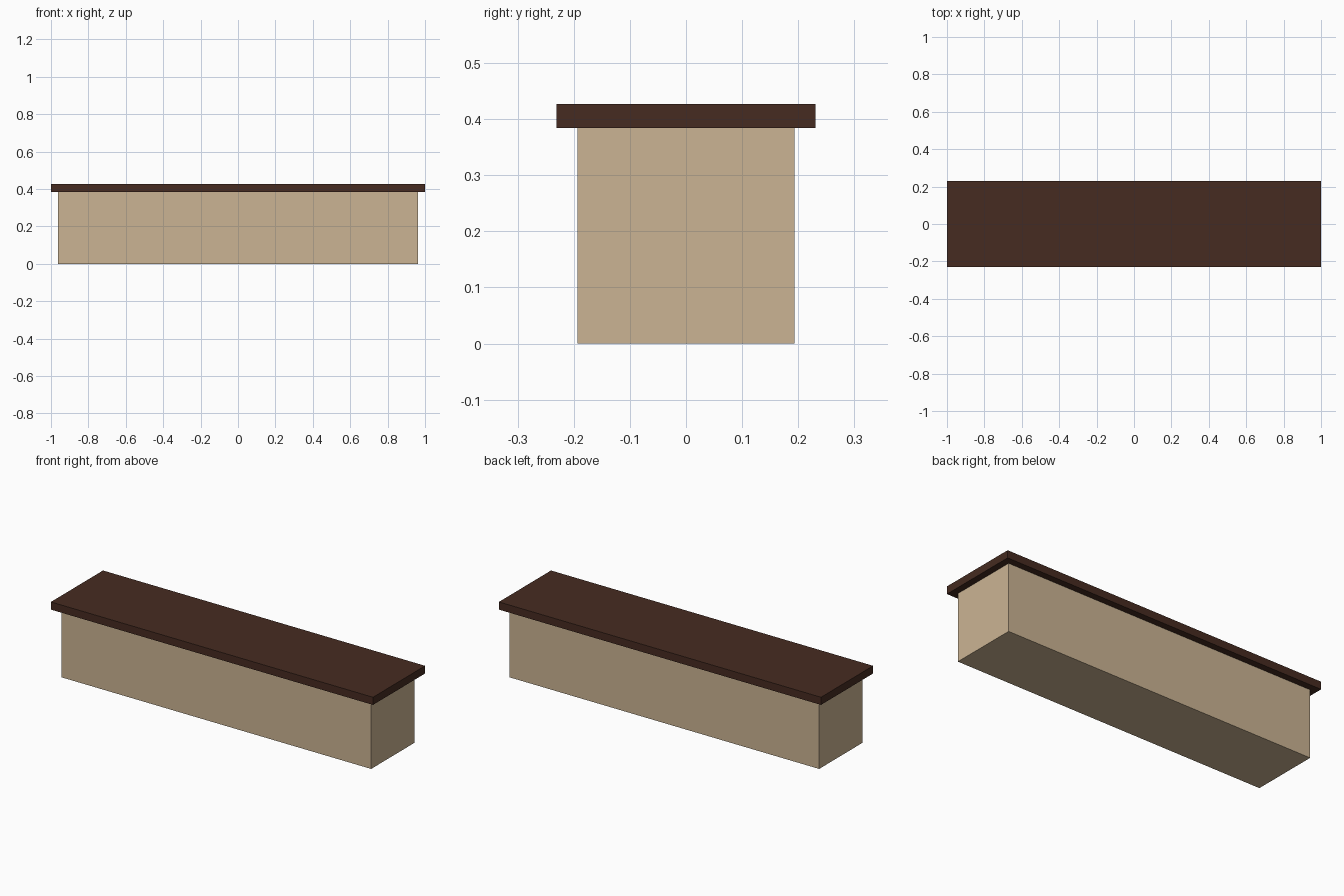
import bpy

if "Cube" in bpy.data.objects:
    bpy.data.objects.remove(bpy.data.objects["Cube"])


def material(name, rgb):
    m = bpy.data.materials.new(name)
    m.diffuse_color = (*rgb, 1.0)
    m.use_nodes = True
    m.node_tree.nodes["Principled BSDF"].inputs["Base Color"].default_value = m.diffuse_color
    return m


def box(name, half_x, half_y, z0, z1, mat):
    bpy.ops.mesh.primitive_cube_add(size=2, location=(0, 0, (z0 + z1) / 2))
    ob = bpy.context.object
    ob.name = name
    ob.scale = (half_x, half_y, (z1 - z0) / 2)
    bpy.ops.object.transform_apply(location=False, rotation=False, scale=True)
    ob.data.materials.append(mat)
    return ob


tan = material("light tan", (0.597, 0.456, 0.292))
brown = material("dark brown", (0.061, 0.024, 0.015))

# Solid base and overhanging top slab
box("base", 0.962, 0.193, 0.0, 0.384, tan)
box("top_slab", 1.0, 0.231, 0.384, 0.427, brown)
